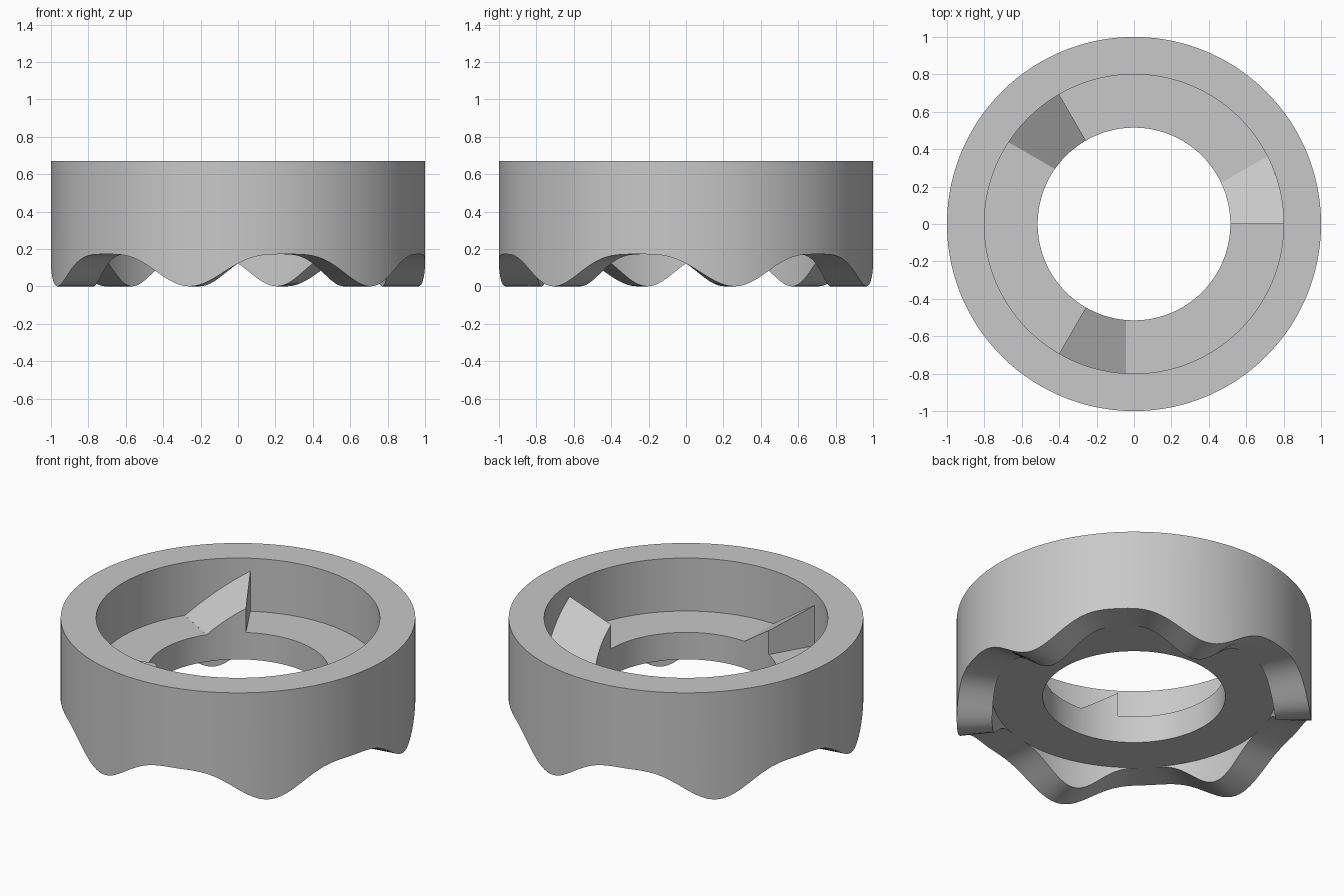
import bpy
import bmesh
from math import pi, cos, sin, asin, radians

if "Cube" in bpy.data.objects:
    bpy.data.objects.remove(bpy.data.objects["Cube"], do_unlink=True)

R_OUT, R_WALL, R_HOLE = 1.0, 0.8, 0.515
TOP, LEDGE, ARCH = 0.67, 0.34, 0.172
OFFSET, SLOPE = 0.043, 0.7
SEGMENTS = 240

# One plain grey for everything
grey = bpy.data.materials.new("light grey")
grey.use_nodes = True
grey.diffuse_color = (0.58, 0.58, 0.58, 1)
grey.node_tree.nodes["Principled BSDF"].inputs["Base Color"].default_value = grey.diffuse_color


def polar(r, a, z):
    return (r * cos(a), r * sin(a), z)


def loft(name, sections, closed):
    """Skin a row of equal cross-sections, as a loop or with end caps."""
    bm = bmesh.new()
    rows = [[bm.verts.new(p) for p in s] for s in sections]
    n = len(rows[0])
    pairs = list(zip(rows, rows[1:]))
    if closed:
        pairs.append((rows[-1], rows[0]))
    else:
        bm.faces.new(rows[0])
        bm.faces.new(rows[-1])
    for a, b in pairs:
        for i in range(n):
            j = (i + 1) % n
            bm.faces.new((a[i], a[j], b[j], b[i]))
    bmesh.ops.remove_doubles(bm, verts=bm.verts, dist=1e-5)
    bmesh.ops.recalc_face_normals(bm, faces=bm.faces)
    mesh = bpy.data.meshes.new(name)
    bm.to_mesh(mesh)
    bm.free()
    mesh.materials.append(grey)
    obj = bpy.data.objects.new(name, mesh)
    bpy.context.collection.objects.link(obj)
    bpy.ops.object.select_all(action="DESELECT")
    obj.select_set(True)
    bpy.context.view_layer.objects.active = obj
    bpy.ops.object.shade_smooth_by_angle(angle=radians(25))
    return obj


def wave(a):
    """Height of the lower rim: six rounded feet with broad arches between."""
    c = (1 + cos(6 * (a - radians(15)))) / 2
    return ARCH * (1 - c ** 1.8)


# Collar: outer wall, inner ledge and wavy lower rim
def collar_section(a):
    w = wave(a)
    profile = [(R_OUT, w), (R_OUT, TOP), (R_WALL, TOP), (R_WALL, LEDGE),
               (R_HOLE, LEDGE), (R_HOLE, ARCH), (R_WALL, ARCH), (R_WALL, w)]
    return [polar(r, a, z) for r, z in profile]


loft("collar", [collar_section(2 * pi * i / SEGMENTS) for i in range(SEGMENTS)], True)


# Ramps: planar wedges rising from the ledge to an upright radial face
def ramp_section(start, t):
    bottom, top = [], []
    for r in (R_HOLE, R_WALL):
        span = radians(30) - asin(OFFSET / r)
        rise = SLOPE * (r * sin(radians(30) - t * span) - OFFSET)
        bottom.append(polar(r, start + t * span, LEDGE))
        top.append(polar(r, start + t * span, LEDGE + max(rise, 0.0005)))
    return bottom + top[::-1]


for k in range(3):
    start = 2 * pi * k / 3
    loft(f"ramp_{k + 1}", [ramp_section(start, i / 18) for i in range(19)], False)
